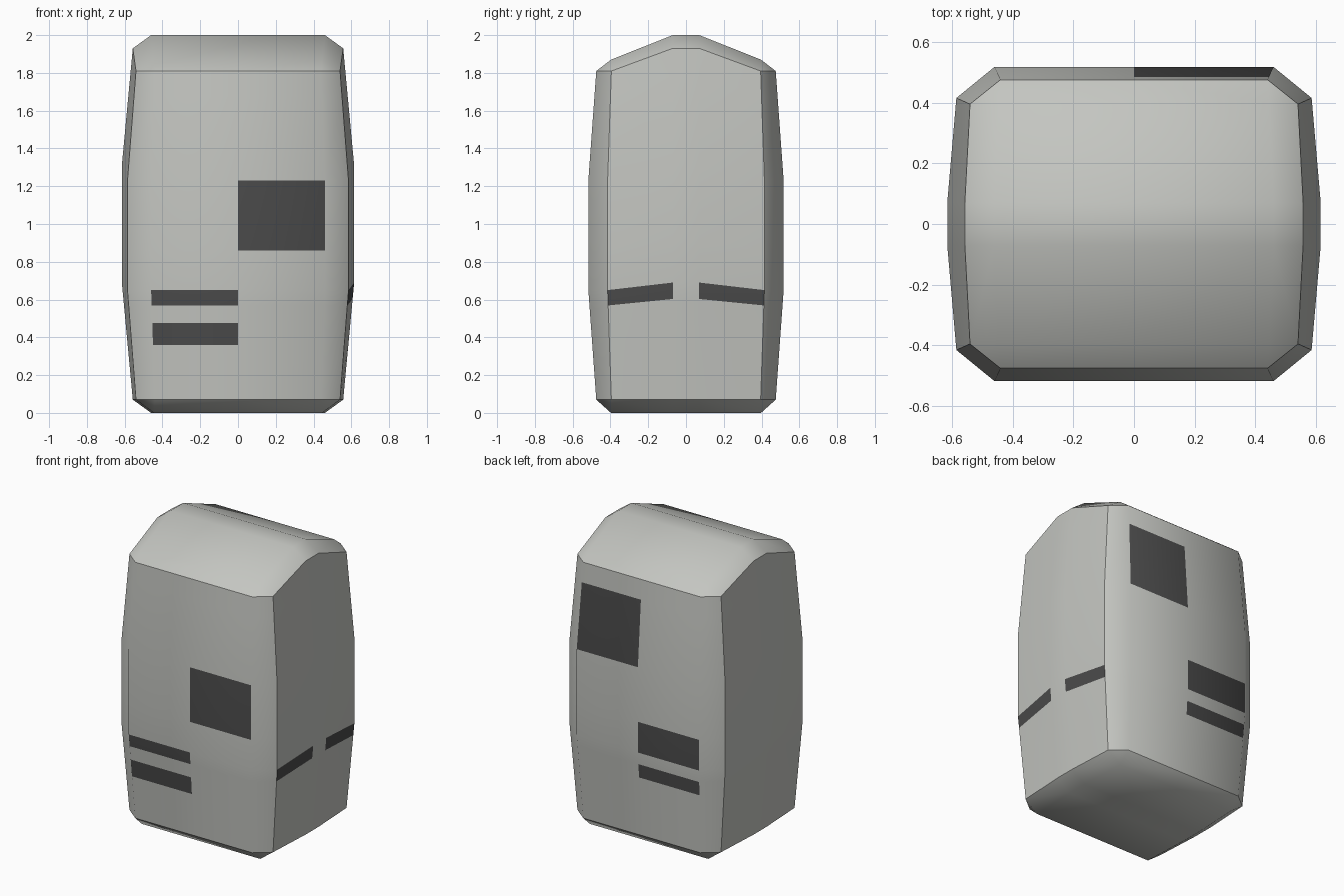
import bpy, bmesh

if "Cube" in bpy.data.objects:
    bpy.data.objects.remove(bpy.data.objects["Cube"])


def material(name, colour):
    m = bpy.data.materials.new(name)
    m.diffuse_color = (*colour, 1)
    m.use_nodes = True
    m.node_tree.nodes["Principled BSDF"].inputs["Base Color"].default_value = m.diffuse_color
    return m


# Horizontal section: corner, front/back bend and side bend
def ring(corner, front, side, z_corner, z_side):
    (cx, cy), (fx, fy) = corner, front
    half = [(-cx, -cy, z_corner), (-fx, -fy, z_corner), (0, -fy, z_corner),
            (fx, -fy, z_corner), (cx, -cy, z_corner),
            (side, -0.07, z_side), (side, 0.07, z_side)]
    return half + [(-x, -y, z) for x, y, z in half]


end = ((0.54, 0.395), (0.44, 0.475), 0.557)
mid = ((0.585, 0.415), (0.46, 0.517), 0.615)
levels = [ring(*end, 0.07, 0.07), ring(*mid, 0.65, 0.69),
          ring(*mid, 1.23, 1.31), ring(*end, 1.81, 1.93)]

# Rows up the wall, in thirds of its height; extra rows bound the panels
rows = [0, 0.5, 0.7, 0.86, 1, 1.36, 2, 2.77, 3]
# (column, row) of dark faces: front, right side, back
dark = {(1, 1), (1, 3), (2, 5), (4, 3), (6, 3), (8, 6), (9, 2), (9, 4)}

bm = bmesh.new()
rings = []
for t in rows:
    k = min(int(t), 2)
    f = t - k
    rings.append([bm.verts.new([a + (b - a) * f for a, b in zip(p, q)])
                  for p, q in zip(levels[k], levels[k + 1])])

# Walls
n = len(rings[0])
for j in range(len(rows) - 1):
    lo, hi = rings[j], rings[j + 1]
    for i in range(n):
        f = bm.faces.new((lo[i], lo[(i + 1) % n], hi[(i + 1) % n], hi[i]))
        f.material_index = int((i, j) in dark)


# Roof and underside
def cap(r, z_edge, z_mid):
    g = [[bm.verts.new((s * x, y, z)) for s in (-1, 0, 1)]
         for x, y, z in ((0.445, -0.397, z_edge), (0.46, -0.07, z_mid),
                         (0.46, 0.07, z_mid), (0.445, 0.397, z_edge))]
    for a in range(3):
        for b in range(2):
            bm.faces.new((g[a][b], g[a][b + 1], g[a + 1][b + 1], g[a + 1][b]))
    left, right = [r[0], r[13], r[12], r[11]], r[4:8]
    for a in range(3):
        bm.faces.new((left[a], g[a][0], g[a + 1][0], left[a + 1]))
        bm.faces.new((right[a], g[a][2], g[a + 1][2], right[a + 1]))
    for row, edge in ((g[0], r[0:5]), (g[3], r[7:12][::-1])):
        bm.faces.new((edge[0], edge[1], row[0]))
        bm.faces.new((edge[3], edge[4], row[2]))
        for b in range(2):
            bm.faces.new((edge[b + 1], edge[b + 2], row[b + 1], row[b]))


cap(rings[-1], 1.87, 2.0)
cap(rings[0], 0.0, 0.0)
bmesh.ops.recalc_face_normals(bm, faces=bm.faces)

# Smooth shading, with hard corners and rims
for f in bm.faces:
    f.smooth = True
corner_verts = {r[i] for r in rings for i in (0, 4, 7, 11)}
rims = [set(rings[0]), set(rings[-1])]
for e in bm.edges:
    vs = set(e.verts)
    if vs <= corner_verts or any(vs <= rim for rim in rims):
        e.smooth = False

mesh = bpy.data.meshes.new("pod_body")
bm.to_mesh(mesh)
bm.free()
mesh.materials.append(material("light grey shell", (0.55, 0.56, 0.53)))
mesh.materials.append(material("dark grey panel", (0.07, 0.07, 0.07)))
body = bpy.data.objects.new("pod_body", mesh)
bpy.context.collection.objects.link(body)
